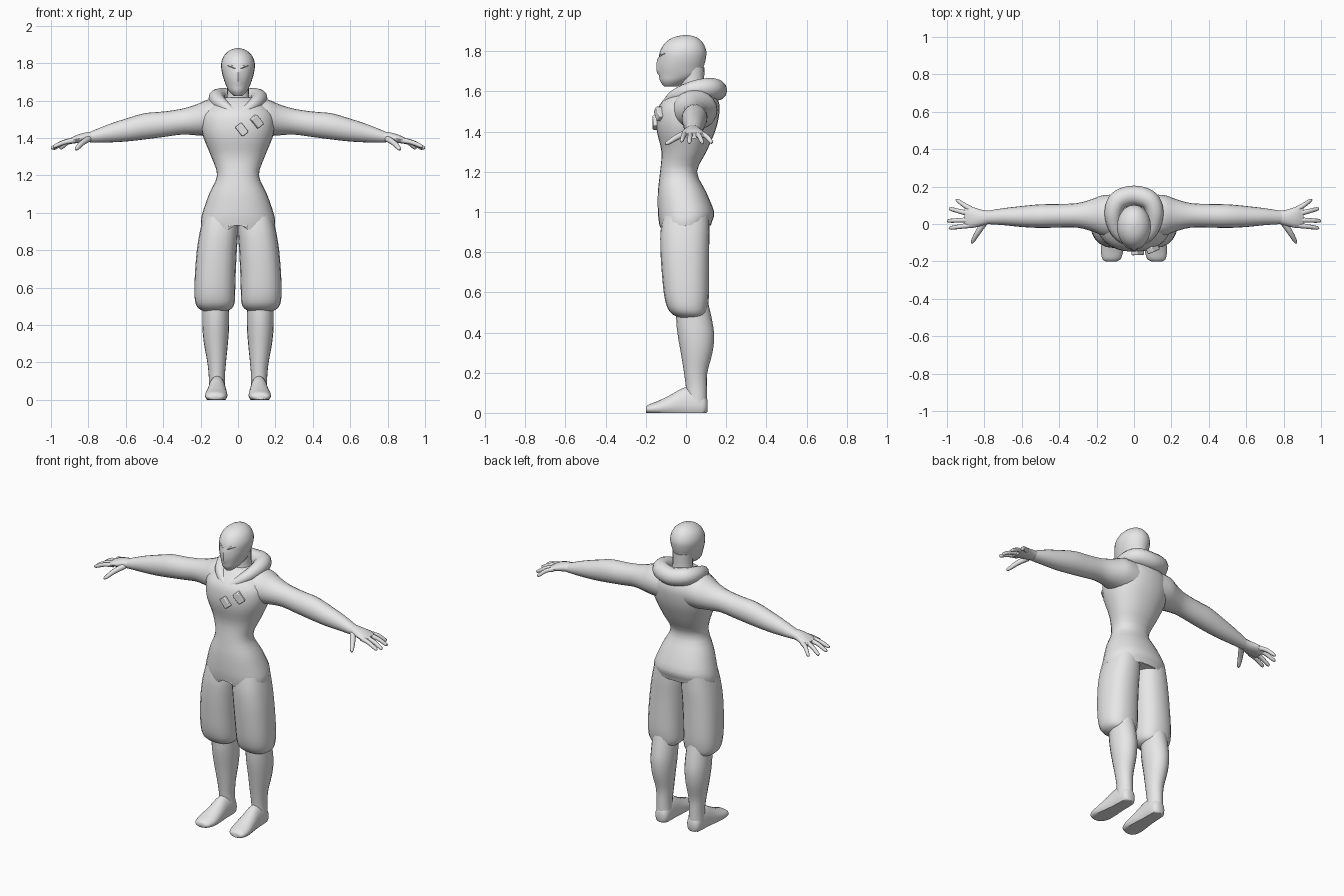
import bpy, bmesh, math
from mathutils import Vector, Euler

if "Cube" in bpy.data.objects:
    bpy.data.objects.remove(bpy.data.objects["Cube"])

cloth = bpy.data.materials.new("plain grey")
cloth.diffuse_color = (0.8, 0.8, 0.8, 1)
cloth.use_nodes = True
cloth.node_tree.nodes["Principled BSDF"].inputs["Base Color"].default_value = cloth.diffuse_color


def finish(name, bm, mirror=False, angle=50):
    bmesh.ops.recalc_face_normals(bm, faces=bm.faces)
    me = bpy.data.meshes.new(name)
    bm.to_mesh(me)
    bm.free()
    me.materials.append(cloth)
    me.shade_smooth()
    me.set_sharp_from_angle(angle=math.radians(angle))
    ob = bpy.data.objects.new(name, me)
    bpy.context.collection.objects.link(ob)
    if mirror:
        ob.modifiers.new("Mirror", 'MIRROR')
    return ob


def smooth_rows(rows, steps, closed=False):
    """Catmull-Rom interpolation between rows of numbers."""
    n, out = len(rows), []
    pick = (lambda i: rows[i % n]) if closed else (lambda i: rows[min(max(i, 0), n - 1)])
    for i in range(n if closed else n - 1):
        a, b, c, d = (pick(i + k) for k in (-1, 0, 1, 2))
        for s in range(steps):
            t = s / steps
            out.append([0.5 * (2*q + (r-p)*t + (2*p-5*q+4*r-w)*t*t + (3*q-p-3*r+w)*t**3)
                        for p, q, r, w in zip(a, b, c, d)])
    return out if closed else out + [rows[-1]]


def skin(bm, loops, closed=False):
    n = len(loops[0])
    pairs = list(zip(loops, loops[1:])) + ([(loops[-1], loops[0])] if closed else [])
    for a, b in pairs:
        for i in range(n):
            j = (i + 1) % n
            bm.faces.new((a[i], a[j], b[j], b[i]))
    if not closed:
        bm.faces.new(loops[0])
        bm.faces.new(loops[-1])


def loft(name, rows, axis, mirror=False, sides=20, steps=3, power=1.0, shape=None):
    """Rows are (position on axis, centre 1, centre 2, radius 1, radius 2)."""
    bm, loops = bmesh.new(), []
    for p, c1, c2, r1, r2 in smooth_rows(rows, steps):
        loop = []
        for i in range(sides):
            a = 2 * math.pi * i / sides
            c, s = math.cos(a), math.sin(a)
            u = c1 + r1 * math.copysign(abs(c) ** power, c)
            v = c2 + r2 * math.copysign(abs(s) ** power, s)
            co = {'x': (p, u, v), 'y': (u, p, v), 'z': (u, v, p)}[axis]
            loop.append(bm.verts.new(shape(Vector(co)) if shape else co))
        loops.append(loop)
    skin(bm, loops)
    return finish(name, bm, mirror)


def tube(name, rows, mirror=False, closed=False, sides=10, steps=3):
    """Rows are (x, y, z, radius) along a path."""
    bm, loops = bmesh.new(), []
    rows = smooth_rows(rows, steps, closed)
    n = len(rows)
    for i, (x, y, z, r) in enumerate(rows):
        a = rows[(i - 1) % n if closed else max(i - 1, 0)]
        b = rows[(i + 1) % n if closed else min(i + 1, n - 1)]
        t = (Vector(b[:3]) - Vector(a[:3])).normalized()
        u = t.cross(Vector((0, 0, 1))).normalized()
        v = u.cross(t)
        loops.append([bm.verts.new(Vector((x, y, z)) + r * (u * math.cos(k) + v * math.sin(k)))
                      for k in (2 * math.pi * j / sides for j in range(sides))])
    skin(bm, loops, closed)
    return finish(name, bm, mirror)


# Head, tapering to a narrow chin, and neck
def face_ridge(v):
    if v.y < -0.05 and abs(v.x) < 0.012 and 1.68 < v.z < 1.76:
        v.y -= 0.008
    return v

loft("head", [(1.625, 0, -.075, .022, .035), (1.65, 0, -.058, .048, .07),
              (1.68, 0, -.032, .064, .103), (1.72, 0, -.026, .078, .113),
              (1.76, 0, -.019, .088, .117), (1.80, 0, -.014, .09, .115),
              (1.84, 0, -.01, .075, .095), (1.868, 0, -.005, .045, .06),
              (1.88, 0, 0, .012, .015)], 'z', sides=24, shape=face_ridge)
loft("neck", [(1.50, 0, .035, .085, .085), (1.58, 0, .035, .068, .066),
              (1.64, 0, .033, .058, .058), (1.72, 0, .03, .06, .062)], 'z')
# Slanted brow ridges over the eyes
tube("brow", [(.014, -.130, 1.772, .005), (.034, -.122, 1.783, .007),
              (.055, -.104, 1.788, .004)], True, sides=6)


# Tunic, with a notch at the front of the hem
def hem(v):
    if v.z < 0.93:
        v.z += 0.04 * max(0, 1 - abs(v.x) / 0.06) if v.y < 0 else 0.03
    return v

loft("tunic", [(.905, 0, -.005, .192, .122), (.95, 0, -.003, .199, .132),
               (1.0, 0, 0, .190, .14), (1.1, 0, -.02, .155, .12),
               (1.2, 0, -.037, .112, .092), (1.3, 0, -.01, .143, .112),
               (1.4, 0, .0, .184, .145), (1.47, 0, .008, .198, .155),
               (1.53, 0, .017, .19, .15), (1.58, 0, .03, .145, .12),
               (1.615, 0, .04, .09, .09)], 'z', sides=28, power=.9, shape=hem)
# Rolled hood hanging behind the neck, running to a low front collar
right = [(.085, .125, 1.615, .052), (.112, .045, 1.61, .045), (.085, -.05, 1.58, .033)]
tube("hood", [(0, .152, 1.606, .053)] + right + [(0, -.105, 1.53, .022)]
     + [(-x, y, z, r) for x, y, z, r in reversed(right)], closed=True, sides=12, steps=5)

# Two chest pouches on a slant
for k, (x, y, z, turn) in enumerate([(.02, -.148, 1.445, .05), (.10, -.132, 1.488, .4)]):
    bm = bmesh.new()
    bmesh.ops.create_cube(bm, size=1)
    rot = Euler((0, math.radians(-38), turn)).to_matrix()
    for v in bm.verts:
        v.co = rot @ Vector((v.co.x * .042, v.co.y * .036, v.co.z * .064)) + Vector((x, y, z))
    pouch = finish("pouch_%d" % (k + 1), bm, angle=30)
    bev = pouch.modifiers.new("Bevel", 'BEVEL')
    bev.width, bev.segments = .005, 2

# Arms from inside the shoulder to the wrist
loft("arm", [(.08, .04, 1.505, .115, .105), (.16, .045, 1.507, .11, .098),
             (.22, .047, 1.497, .088, .083), (.30, .046, 1.487, .066, .069),
             (.40, .044, 1.473, .063, .068), (.50, .042, 1.462, .063, .07),
             (.60, .04, 1.442, .056, .061), (.70, .039, 1.423, .045, .047),
             (.79, .035, 1.404, .035, .029)], 'x', True)
# Hands: flat palm, four spread fingers and a thumb
loft("palm", [(.77, .036, 1.408, .034, .027), (.82, .033, 1.402, .044, .027),
              (.87, .035, 1.392, .057, .021), (.905, .036, 1.38, .052, .014)],
     'x', True, sides=14)
for finger, y0, x1, y1, z1 in [("little", .078, .948, .125, 1.345), ("ring", .053, .985, .08, 1.343),
                               ("middle", .022, .995, .017, 1.345), ("index", -.006, .985, -.021, 1.352)]:
    tube(finger + "_finger", [(.87, y0, 1.388, .015), ((.87 + x1) / 2, (y0 + y1) / 2, 1.377, .0125),
                              (x1 - .006, y1, z1 + .004, .010), (x1 + .004, y1, z1, .004)], True, sides=8)
tube("thumb", [(.80, .008, 1.395, .018), (.835, -.045, 1.372, .015),
               (.86, -.088, 1.345, .011), (.868, -.103, 1.338, .005)], True, sides=8)

# Baggy knee-length shorts, gathered at the cuff
loft("shorts_leg", [(.98, .095, 0, .09, .115), (.90, .102, -.005, .102, .122),
                    (.80, .113, -.006, .107, .121), (.68, .121, -.002, .109, .117),
                    (.58, .124, .003, .109, .111), (.52, .123, .008, .105, .099),
                    (.49, .122, .016, .09, .082), (.475, .121, .022, .065, .06)],
     'z', True, power=.85)
# Lower legs with the calf set back
loft("lower_leg", [(.55, .12, .03, .07, .08), (.45, .119, .042, .072, .09),
                   (.38, .119, .05, .071, .09), (.30, .118, .053, .064, .079),
                   (.20, .114, .048, .05, .058), (.12, .113, .052, .043, .052),
                   (.05, .112, .053, .045, .052)], 'z', True)


# Feet with flat soles
def flat_sole(v):
    v.z = max(v.z, 0)
    return v

loft("foot", [(-.2, .122, .015, .03, .013), (-.185, .12, .018, .05, .024),
              (-.14, .117, .022, .06, .037), (-.08, .114, .03, .056, .058),
              (-.01, .112, .04, .048, .085), (.05, .111, .04, .046, .085),
              (.09, .111, .035, .04, .06), (.106, .111, .035, .022, .03)],
     'y', True, shape=flat_sole)
